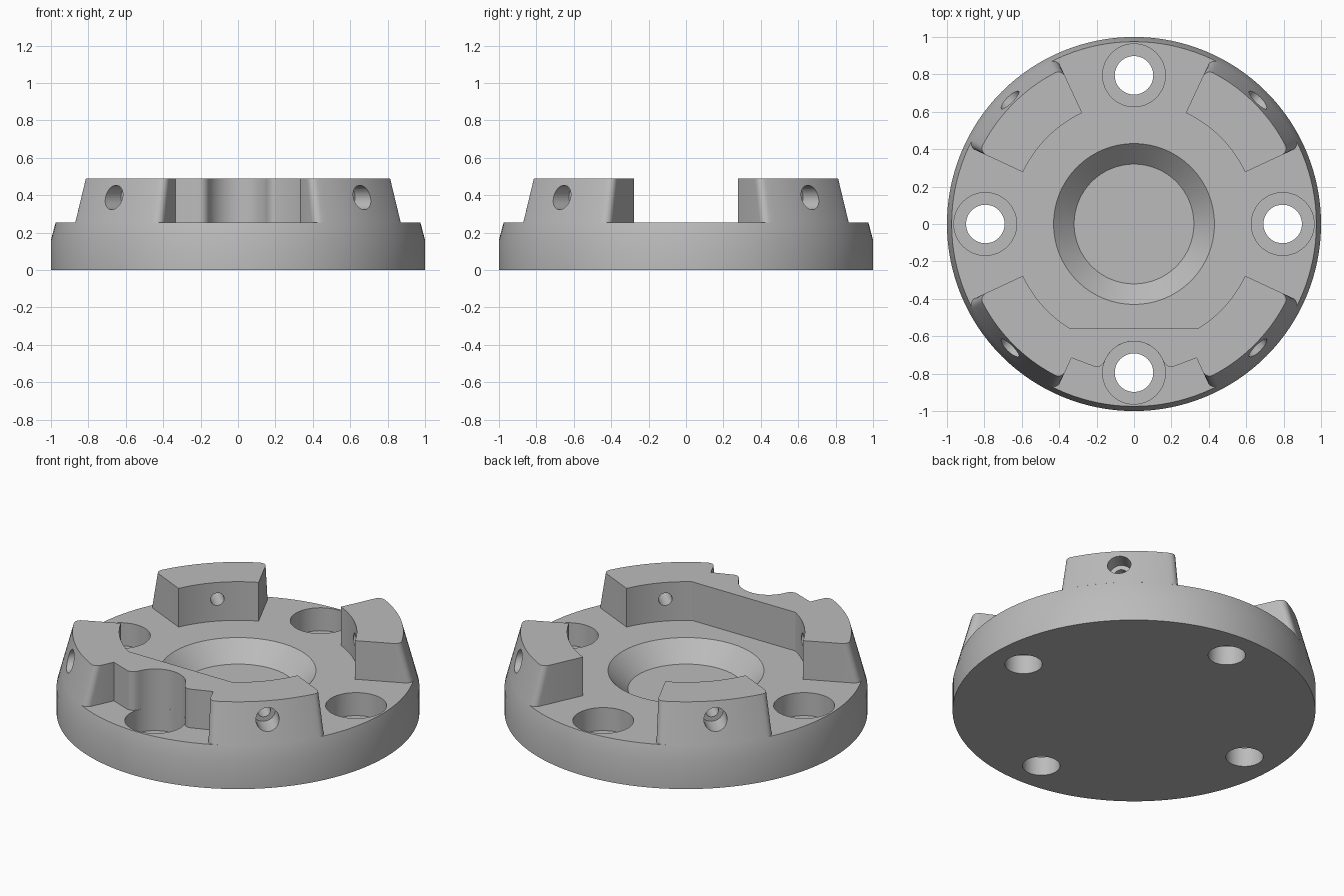
import bpy, bmesh, math
from mathutils import Matrix, Vector

cube = bpy.data.objects.get("Cube")
if cube:
    bpy.data.objects.remove(cube, do_unlink=True)

DECK, TOP = 0.255, 0.49          # base top and lug top
R_DECK, R_TOP = 0.975, 0.912     # tapered outer wall at those heights
R_IN = 0.655                     # inner wall of the lugs
BOLT_R, BORE_R = 0.795, 0.168    # bolt circle and counterbore

grey = bpy.data.materials.new("machined_grey")
grey.use_nodes = True
grey.diffuse_color = (0.5, 0.5, 0.5, 1)
grey.node_tree.nodes["Principled BSDF"].inputs["Base Color"].default_value = (0.5, 0.5, 0.5, 1)


def finish(name, bm):
    bmesh.ops.recalc_face_normals(bm, faces=bm.faces)
    mesh = bpy.data.meshes.new(name)
    bm.to_mesh(mesh)
    bm.free()
    mesh.materials.append(grey)
    obj = bpy.data.objects.new(name, mesh)
    bpy.context.collection.objects.link(obj)
    return obj


def lathe(name, profile, steps, matrix=Matrix()):
    """Spin an (r, z) profile around z, then place it."""
    bm = bmesh.new()
    verts = [bm.verts.new((r, 0, z)) for r, z in profile]
    edges = [bm.edges.new(pair) for pair in zip(verts, verts[1:])]
    bmesh.ops.spin(bm, geom=verts + edges, cent=(0, 0, 0), axis=(0, 0, 1),
                   angle=math.tau, steps=steps)
    bmesh.ops.remove_doubles(bm, verts=bm.verts, dist=1e-4)
    bm.transform(matrix)
    return finish(name, bm)


def loft(name, outline):
    """Join the outline at deck radius to the outline at top radius."""
    bm = bmesh.new()
    low = [bm.verts.new((x, y, DECK)) for x, y in outline(R_DECK)]
    high = [bm.verts.new((x, y, TOP)) for x, y in outline(R_TOP)]
    bm.faces.new(low[::-1])
    bm.faces.new(high)
    for i in range(len(low)):
        j = (i + 1) % len(low)
        bm.faces.new((low[i], low[j], high[j], high[i]))
    return finish(name, bm)


def cut(obj, cutters):
    for c in cutters:
        mod = obj.modifiers.new("cut", 'BOOLEAN')
        mod.operation, mod.solver, mod.object = 'DIFFERENCE', 'EXACT', c
    bpy.context.view_layer.update()
    result = obj.evaluated_get(bpy.context.evaluated_depsgraph_get())
    mesh = bpy.data.meshes.new_from_object(result)
    obj.modifiers.clear()
    obj.data = mesh
    for c in cutters:
        bpy.data.objects.remove(c, do_unlink=True)


def smooth(obj):
    bpy.ops.object.select_all(action='DESELECT')
    obj.select_set(True)
    bpy.context.view_layer.objects.active = obj
    bpy.ops.object.shade_smooth_by_angle(angle=math.radians(30))


def polar(r, deg):
    a = math.radians(deg)
    return (r * math.cos(a), r * math.sin(a))


def arc(r, a0, a1, n):
    return [polar(r, a0 + (a1 - a0) * i / n) for i in range(n + 1)]


def lug_outer(R, a0, a1):
    """Outer wall of a lug with rounded vertical corners."""
    f, d, n = 0.04, 2.5, 6
    ts = [math.pi / 2 * i / n for i in range(n + 1)]
    corner = [(R - f + f * math.sin(t), d * (1 - math.cos(t))) for t in ts]
    start = [polar(r, a0 + a) for r, a in corner]
    end = [polar(r, a1 - a) for r, a in reversed(corner)]
    return start + arc(R, a0 + d, a1 - d, 24)[1:-1] + end


def lug_outline(a0):
    return lambda R: lug_outer(R, a0, a0 + 40) + arc(R_IN, a0 + 40, a0, 20)


def front_outline(R):
    """Two front lugs joined by a bridge that clears the front bolt."""
    half = [(x, y - BOLT_R) for x, y in arc(BORE_R, 90, 25, 14)]
    p0, p1, p2 = Vector(half[-1]), Vector((0.168, -0.765)), Vector((0.205, -0.765))
    for i in range(1, 7):
        t = i / 6
        half.append(tuple(p0 * (1 - t) ** 2 + p1 * 2 * t * (1 - t) + p2 * t * t))
    half.append(polar(0.79, -65))
    half += lug_outer(R, -65, -25)
    half += arc(R_IN, -25, -57.9, 18)
    return half + [(-x, y) for x, y in reversed(half[1:])]


# Round base with tapered rim and conical centre recess
base = lathe("base_disc", [(0, 0), (1, 0), (1, 0.16), (R_DECK, DECK), (0.43, DECK),
                           (0.32, 0.145), (0, 0.145)], 128)

# Four counterbored bolt holes
bolt = [(0, -0.1), (0.103, -0.1), (0.103, 0.115), (BORE_R, 0.115), (BORE_R, 0.4), (0, 0.4)]
cut(base, [lathe("bolt_cutter", bolt, 48, Matrix.Translation((*polar(BOLT_R, a), 0)))
           for a in (0, 90, 180, 270)])

# Raised lugs
back_left = loft("back_left_lug", lug_outline(25))
back_right = loft("back_right_lug", lug_outline(115))
front = loft("front_lugs_and_bridge", front_outline)

# Stepped radial screw holes through the lugs
screw = [(0, 0.5), (0.038, 0.5), (0.038, 0.82), (0.065, 0.82), (0.065, 1.1), (0, 1.1)]


def screw_cutter(deg):
    turn = Matrix.Rotation(math.radians(deg), 4, 'Z') @ Matrix.Rotation(math.pi / 2, 4, 'Y')
    return lathe("screw_cutter", screw, 32, Matrix.Translation((0, 0, 0.388)) @ turn)


for lug, angles in ((back_left, [45]), (back_right, [135]), (front, [-45, -135])):
    cut(lug, [screw_cutter(a) for a in angles])

for part in (base, back_left, back_right, front):
    smooth(part)
